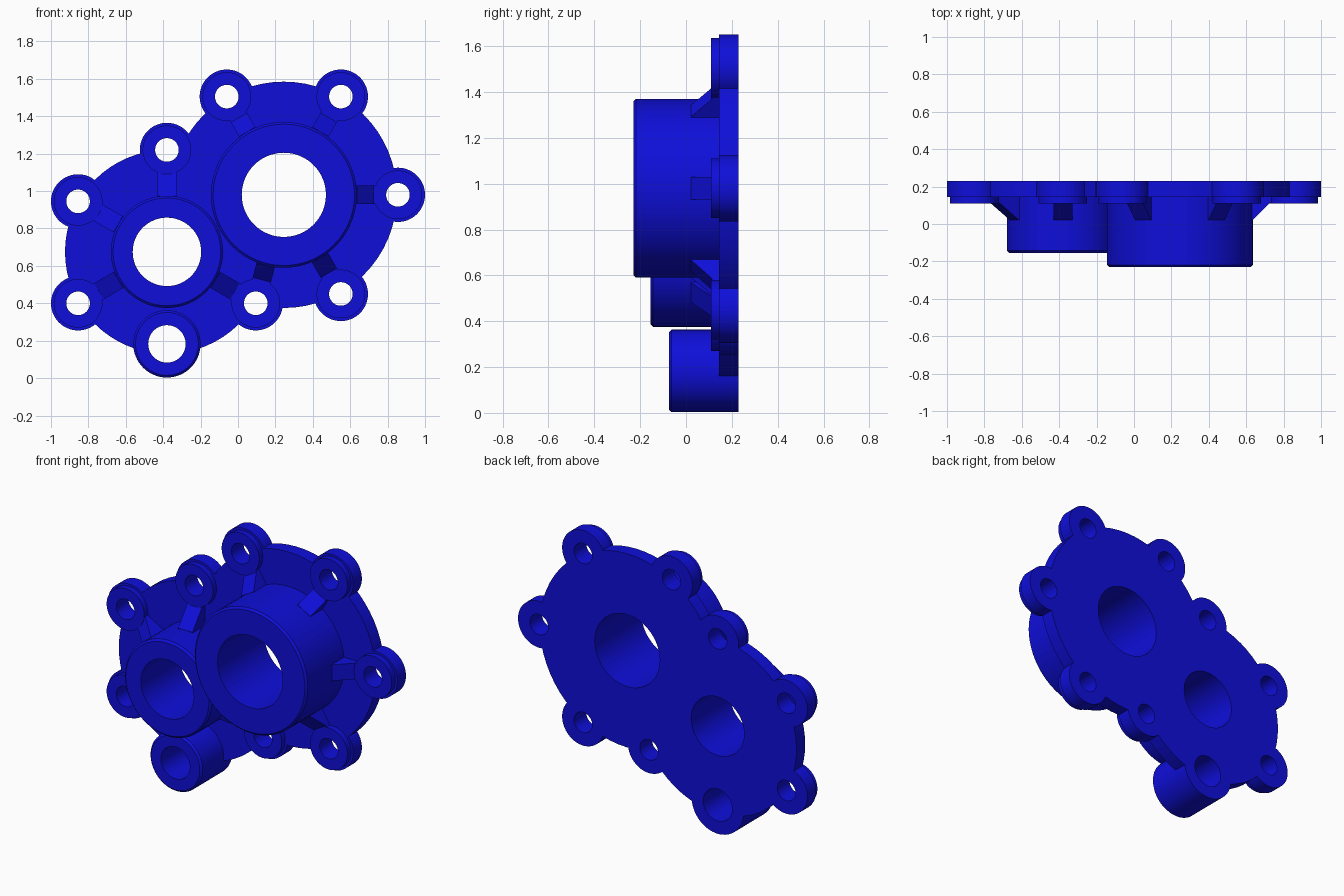
import bpy, bmesh, math

if "Cube" in bpy.data.objects:
    bpy.data.objects.remove(bpy.data.objects["Cube"], do_unlink=True)

BLUE = (0.0045, 0.0045, 0.7, 1)
blue = bpy.data.materials.new("deep_blue")
blue.use_nodes = True
blue.diffuse_color = BLUE
blue.node_tree.nodes["Principled BSDF"].inputs["Base Color"].default_value = BLUE

SEG = 64
BACK, FACE, COLLAR = 0.23, 0.145, 0.11    # depth of flange back, flange front, collar front
LUG_R, COLLAR_R, BOLT_R = 0.145, 0.13, 0.063

# Hubs: centre, outer radius, bore radius, front depth
BIG = ((0.245, 0.98), 0.39, 0.225, -0.23)
SMALL = ((-0.38, 0.675), 0.30, 0.183, -0.155)
DOWEL = ((-0.38, 0.183), 0.18, 0.1, -0.075)
BIG_LUGS = [(-0.06, 1.505), (0.55, 1.505), (0.855, 0.98), (0.55, 0.45)]
SMALL_LUGS = [(-0.855, 0.40), (-0.855, 0.945), (-0.38, 1.22)]
SHARED_LUG = (0.095, 0.40)
LUGS = BIG_LUGS + SMALL_LUGS + [SHARED_LUG]


def finish(bm, name):
    bmesh.ops.recalc_face_normals(bm, faces=bm.faces)
    mesh = bpy.data.meshes.new(name)
    bm.to_mesh(mesh)
    bm.free()
    mesh.materials.append(blue)
    obj = bpy.data.objects.new(name, mesh)
    bpy.context.collection.objects.link(obj)
    return obj


def smooth(obj):
    bpy.ops.object.select_all(action="DESELECT")
    obj.select_set(True)
    bpy.context.view_layer.objects.active = obj
    bpy.ops.object.shade_smooth_by_angle(angle=math.radians(30))


def disc(name, centre, radius, front, back):
    """Solid cylinder along y."""
    bm = bmesh.new()
    angles = [math.tau * i / SEG for i in range(SEG)]
    ring = [bm.verts.new((centre[0] + radius * math.cos(a), front,
                          centre[1] + radius * math.sin(a))) for a in angles]
    cap = bm.faces.new(ring)
    grown = bmesh.ops.extrude_face_region(bm, geom=[cap], use_keep_orig=True)["geom"]
    verts = [v for v in grown if isinstance(v, bmesh.types.BMVert)]
    bmesh.ops.translate(bm, verts=verts, vec=(0, back - front, 0))
    return finish(bm, name)


def tube(name, centre, outer, bore, front, back, chamfer=0.0):
    """Bored cylinder along y, turned from a closed profile."""
    profile = [(bore, back), (bore, front), (outer - chamfer, front), (outer, back)]
    if chamfer:
        profile.insert(3, (outer, front + chamfer))
    bm = bmesh.new()
    rings = []
    for i in range(SEG):
        a = math.tau * i / SEG
        rings.append([bm.verts.new((centre[0] + r * math.cos(a), y,
                                    centre[1] + r * math.sin(a))) for r, y in profile])
    n = len(profile)
    for i in range(SEG):
        p, q = rings[i], rings[(i + 1) % SEG]
        for j in range(n):
            k = (j + 1) % n
            bm.faces.new((p[j], p[k], q[k], q[j]))
    obj = finish(bm, name)
    smooth(obj)
    return obj


def rib(name, hub, lug, width=0.1):
    """Sloping web running from a hub wall down to a lug collar."""
    (cx, cz), outer = hub[0], hub[1]
    dx, dz = lug[0] - cx, lug[1] - cz
    dist = math.hypot(dx, dz)
    dx, dz = dx / dist, dz / dist
    end = dist - COLLAR_R
    profile = [(outer - 0.02, 0.022), (outer, 0.022), (end, COLLAR + 0.002),
               (end + 0.02, COLLAR + 0.005), (end + 0.02, FACE), (outer - 0.02, FACE)]
    bm = bmesh.new()
    sides = []
    for s in (-width / 2, width / 2):
        sides.append([bm.verts.new((cx + r * dx - s * dz, y, cz + r * dz + s * dx))
                      for r, y in profile])
        bm.faces.new(sides[-1])
    n = len(profile)
    for j in range(n):
        k = (j + 1) % n
        bm.faces.new((sides[0][j], sides[0][k], sides[1][k], sides[1][j]))
    return finish(bm, name)


# Flange: two overlapping discs with lugs, then drilled
flange = disc("flange", BIG[0], 0.605, FACE, BACK)
helpers = []


def combine(tool, operation):
    tool.hide_render = True
    helpers.append(tool)
    mod = flange.modifiers.new(tool.name, "BOOLEAN")
    mod.operation, mod.solver, mod.object = operation, "EXACT", tool


combine(disc("small_disc", SMALL[0], 0.545, FACE, BACK), "UNION")
combine(disc("dowel_disc", DOWEL[0], DOWEL[1], FACE, BACK), "UNION")
for c in LUGS:
    combine(disc("lug", c, LUG_R, FACE, BACK), "UNION")
for c, r in [(h[0], h[2]) for h in (BIG, SMALL, DOWEL)] + [(c, BOLT_R) for c in LUGS]:
    combine(disc("drill", c, r, FACE - 0.1, BACK + 0.1), "DIFFERENCE")

graph = bpy.context.evaluated_depsgraph_get()
drilled = bpy.data.meshes.new_from_object(flange.evaluated_get(graph))
flange.modifiers.clear()
flange.data = drilled
drilled.materials.clear()
drilled.materials.append(blue)
for h in helpers:
    bpy.data.objects.remove(h, do_unlink=True)
smooth(flange)

# Hubs and dowel boss
for name, (c, outer, bore, front) in (("large_hub", BIG), ("small_hub", SMALL),
                                      ("dowel_boss", DOWEL)):
    tube(name, c, outer, bore, front, FACE, 0.012)

# Raised collars around the bolt holes
for i, c in enumerate(LUGS):
    tube(f"bolt_collar_{i + 1}", c, COLLAR_R, BOLT_R, COLLAR, FACE)

# Stiffening ribs
for i, c in enumerate(BIG_LUGS + [SHARED_LUG]):
    rib(f"large_hub_rib_{i + 1}", BIG, c)
for i, c in enumerate(SMALL_LUGS + [SHARED_LUG]):
    rib(f"small_hub_rib_{i + 1}", SMALL, c)
